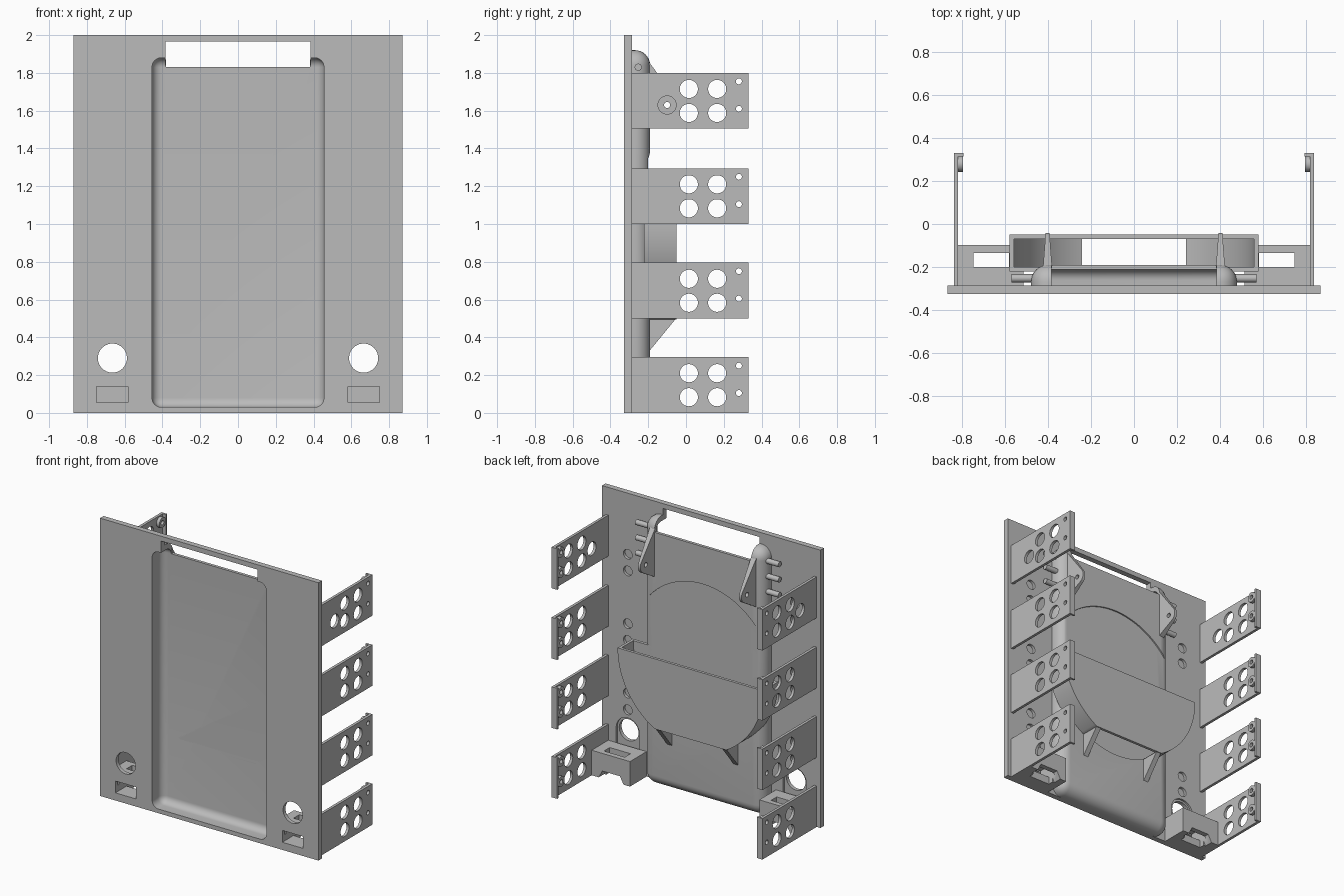
import bpy, bmesh
from math import sin, cos, pi, radians
from mathutils import Vector

if "Cube" in bpy.data.objects:
    bpy.data.objects.remove(bpy.data.objects["Cube"])

grey = bpy.data.materials.new("plain_grey")
grey.use_nodes = True
colour = (0.5, 0.5, 0.5, 1)
grey.diffuse_color = colour
grey.node_tree.nodes["Principled BSDF"].inputs["Base Color"].default_value = colour

cutters = []


def from_bmesh(name, bm):
    bmesh.ops.recalc_face_normals(bm, faces=bm.faces)
    mesh = bpy.data.meshes.new(name)
    bm.to_mesh(mesh)
    bm.free()
    mesh.materials.append(grey)
    ob = bpy.data.objects.new(name, mesh)
    bpy.context.collection.objects.link(ob)
    return ob


def prism(name, pts, axis, lo, hi):
    """Extrude a 2D outline along an axis; the outline uses the other two axes in order."""
    place = {"x": lambda p, d: (d, p[0], p[1]),
             "y": lambda p, d: (p[0], d, p[1]),
             "z": lambda p, d: (p[0], p[1], d)}[axis]
    bm = bmesh.new()
    face = bm.faces.new([bm.verts.new(place(p, lo)) for p in pts])
    out = bmesh.ops.extrude_face_region(bm, geom=[face])
    moved = [v for v in out["geom"] if isinstance(v, bmesh.types.BMVert)]
    bmesh.ops.translate(bm, verts=moved, vec=Vector(place((0, 0), hi - lo)))
    return from_bmesh(name, bm)


def rect(a0, a1, b0, b1):
    return [(a0, b0), (a1, b0), (a1, b1), (a0, b1)]


def arc(ca, cb, r, start=0, end=360, n=40):
    steps = n if end - start == 360 else n + 1
    angles = [radians(start + (end - start) * i / n) for i in range(steps)]
    return [(ca + r * cos(t), cb + r * sin(t)) for t in angles]


def rounded_tray(name, half, z0, z1, y0, y1, radius):
    """Box with every edge rounded except those around its front face."""
    ob = prism(name, rect(-half, half, z0, z1), "y", y0, y1)
    bm = bmesh.new()
    bm.from_mesh(ob.data)
    edges = [e for e in bm.edges if any(v.co.y > y0 + 0.001 for v in e.verts)]
    bmesh.ops.bevel(bm, geom=edges, offset=radius, segments=8, profile=0.5,
                    affect="EDGES")
    bm.to_mesh(ob.data)
    bm.free()
    return ob


def cutter(ob):
    ob.hide_render = True
    cutters.append(ob)
    return ob


def cut(pts, axis, lo, hi):
    return cutter(prism("cutter", pts, axis, lo, hi))


def finish(ob, cuts=(), unions=(), mirror=False):
    """Apply the booleans and the left-right mirror, then shade."""
    bpy.ops.object.select_all(action="DESELECT")
    bpy.context.view_layer.objects.active = ob
    ob.select_set(True)
    jobs = [(u, "UNION") for u in unions] + [(c, "DIFFERENCE") for c in cuts]
    for other, op in jobs:
        mod = ob.modifiers.new("bool", "BOOLEAN")
        mod.object, mod.operation, mod.solver = other, op, "EXACT"
        bpy.ops.object.modifier_apply(modifier=mod.name)
    if mirror:
        mod = ob.modifiers.new("mirror", "MIRROR")
        mod.use_mirror_merge = False
        bpy.ops.object.modifier_apply(modifier=mod.name)
    bpy.ops.object.shade_smooth_by_angle(angle=radians(35))


FRONT, BACK = -0.327, -0.287
PORT = 0.665     # x of the round opening and the port under it

# Shared cutters: front recess, top slot, disc-shaped cavity
recess = cutter(rounded_tray("cutter", 0.455, 0.03, 1.88, -0.4, -0.212, 0.05))
slot = cut(rect(-0.385, 0.385, 1.83, 1.965), "y", -0.4, -0.1)
disc = cut(arc(0, 1.0, 0.56, n=96), "y", -0.2, -0.07)

# Front panel with round openings, ports, blind holes and cable channels
panel_cuts = [recess, slot]
for s in (-1, 1):
    x = s * PORT
    panel_cuts += [
        cut(arc(x, 0.29, 0.077), "y", -0.4, -0.2),
        cut(rect(x - 0.083, x + 0.083, 0.055, 0.14), "y", -0.4, -0.2),
        cut(arc(x, 0.29, 0.092, 0, 180) + [(x - 0.092, 0.1), (x + 0.092, 0.1)],
            "y", -0.3, -0.2)]
    for z in (0.5, 1.0, 1.5):
        for dz in (-0.06, 0.06):
            panel_cuts.append(cut(arc(x, z + dz, 0.035, n=24), "y", -0.307, -0.2))
panel = prism("front_panel", rect(-0.87, 0.87, 0, 2), "y", FRONT, BACK)
finish(panel, panel_cuts)

# Tray shell bulging behind the panel
tray = rounded_tray("tray_shell", 0.48, 0.0, 1.92, -0.3, -0.19, 0.08)
finish(tray, [recess, slot, disc])

# Half-round pocket on the back, open at the top and along its flat bottom
drop = 0.505
edge = math_angle = 60.5
outline = arc(0, 1.0, 0.58, 180, 180 + edge, 32) + arc(0, 1.0, 0.58, 360 - edge, 360, 32)
pocket = prism("disc_pocket", outline, "y", -0.222, -0.05)
finish(pocket, [disc, recess])

# Triangular fins under the pocket
fin = prism("pocket_fin", [(-0.2, 0.32), (-0.055, 0.497), (-0.2, 0.497)],
            "x", 0.245, 0.283)
finish(fin, mirror=True)

# Side arms: L-shaped plates with bosses, large holes and screw holes
for i, z in enumerate((0.0, 0.5, 1.0, 1.505)):
    ell = [(0.82, BACK), (0.84, BACK), (0.84, 0.33), (0.795, 0.33),
           (0.795, 0.315), (0.82, 0.315)]
    arm = prism("side_arm_%d" % (i + 1), ell, "z", z, z + 0.295)
    bosses, holes = [], []
    for dz in (0.105, 0.25):
        bosses.append(cut(arc(0.28, z + dz, 0.037, n=24), "x", 0.797, 0.83))
        holes.append(cut(arc(0.28, z + dz, 0.016, n=16), "x", 0.7, 0.9))
    for y in (0.015, 0.165):
        for dz in (0.083, 0.21):
            holes.append(cut(arc(y, z + dz, 0.048), "x", 0.7, 0.9))
    if i == 3:
        holes.append(cut(arc(-0.1, 1.63, 0.048), "x", 0.7, 0.9))
    finish(arm, holes, bosses, mirror=True)

# Tapered pivot brackets beside the slot
profile = [(-0.205, 1.5), (-0.19, 1.51)] + arc(-0.1, 1.63, 0.058, -55, 40, 12) \
    + [(-0.19, 1.85), (-0.205, 1.87)]
bracket = prism("pivot_bracket", profile, "x", -1, 1)
for v in bracket.data.vertices:
    t = (v.co.y + 0.2) / 0.16
    v.co.x = 0.403 + v.co.x * (0.021 - 0.012 * t)
finish(bracket, [cut(arc(-0.1, 1.63, 0.016, n=20), "x", 0.3, 0.5)], mirror=True)

# Pins on the sides of the tray
for i, z in enumerate((1.61, 1.72, 1.83)):
    pin = prism("side_pin_%d" % (i + 1), arc(-0.253, z, 0.019, n=24), "x", 0.46, 0.57)
    finish(pin, mirror=True)

# Socket housings behind the ports
housing = prism("socket_housing", rect(0.515, 0.82, 0, 0.18), "y", BACK, -0.098)
finish(housing, [
    cut(rect(0.582, 0.748, 0.055, 0.14), "y", -0.4, -0.135),
    cut(rect(0.582, 0.748, -0.135, -0.2), "z", -0.1, 0.3),
    cut([(0.555, -0.02), (0.775, -0.02), (0.735, 0.053), (0.595, 0.053)],
        "y", -0.16, -0.05)], mirror=True)

for ob in cutters:
    bpy.data.objects.remove(ob)
